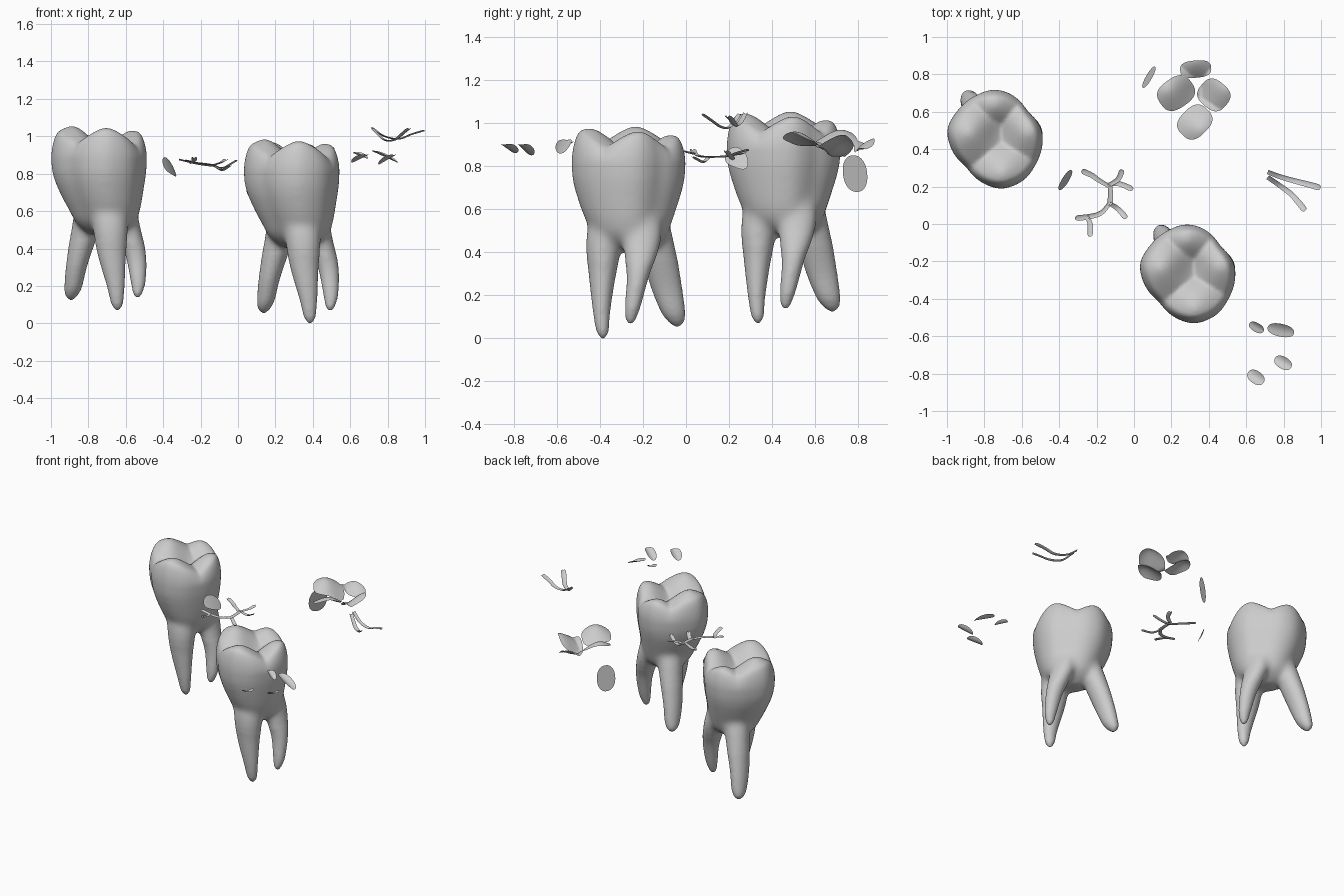
import bpy, bmesh, math
from mathutils import Vector

if "Cube" in bpy.data.objects:
    bpy.data.objects.remove(bpy.data.objects["Cube"])

CX, CY = 0.285, -0.262          # crown centre of the front tooth
OUTLINE = [(.03, -.216), (.086, -.115), (.19, -.03), (.28, -.001), (.366, -.022), (.462, -.12),
           (.537, -.216), (.542, -.254), (.503, -.403), (.446, -.482), (.323, -.533), (.225, -.503),
           (.135, -.415), (.05, -.31)]
POLAR = sorted((math.atan2(y - CY, x - CX), math.hypot(x - CX, y - CY)) for x, y in OUTLINE)
CUSPS = [(.145, -.235, .985), (.325, -.45, .975), (.462, -.225, .962), (.28, -.075, .945)]


def lin_radius(t):
    t = (t + math.pi) % math.tau - math.pi
    pts = [(POLAR[-1][0] - math.tau, POLAR[-1][1])] + POLAR + [(POLAR[0][0] + math.tau, POLAR[0][1])]
    for (a, ra), (b, rb) in zip(pts, pts[1:]):
        if a <= t <= b:
            return ra + (rb - ra) * (t - a) / (b - a)
    return .26


def radius(t):
    return sum(lin_radius(t + d) for d in (-.09, 0, .09)) / 3


def chewing_height(x, y):
    """Four rounded cusps that meet in creased fissures around a sunken middle."""
    h = max(z - .72 * (math.sqrt((x - a) ** 2 + (y - b) ** 2 + .0025) - .05) for a, b, z in CUSPS)
    return h - .035 * math.exp(-((x - .305) ** 2 + (y + .24) ** 2) / .008)


def loft(bm, rings):
    loops = [[bm.verts.new(p) for p in r] for r in rings]
    n = len(loops[0])
    for a, b in zip(loops, loops[1:]):
        for i in range(n):
            bm.faces.new((a[i], a[(i + 1) % n], b[(i + 1) % n], b[i]))
    bm.faces.new(loops[0][::-1])
    bm.faces.new(loops[-1])


def finish(bm, name):
    me = bpy.data.meshes.new(name)
    bm.to_mesh(me)
    bm.free()
    me.polygons.foreach_set("use_smooth", [True] * len(me.polygons))
    ob = bpy.data.objects.new(name, me)
    bpy.context.collection.objects.link(ob)
    return ob


def spline(keys, steps=8):
    """Catmull-Rom through tuples of numbers."""
    ks = [Vector(k) for k in keys]
    ks = [ks[0] * 2 - ks[1]] + ks + [ks[-1] * 2 - ks[-2]]
    out = []
    for i in range(1, len(ks) - 2):
        a, b, c, d = ks[i - 1:i + 3]
        for s in range(steps):
            t = s / steps
            out.append(b + (c - a) * (t / 2) + (a * 2 - b * 5 + c * 4 - d) * (t * t / 2)
                       + (b * 3 - a - c * 3 + d) * (t ** 3 / 2))
    return out + [ks[-2]]


# Each root: (x, y, z, rx, ry) from inside the trunk to the tip
ROOTS = [
    [(.32, -.32, .64, .10, .10), (.345, -.375, .47, .098, .09), (.355, -.388, .30, .076, .064),
     (.376, -.392, .13, .048, .041), (.383, -.388, .04, .033, .030), (.385, -.386, .012, .020, .018),
     (.385, -.386, -.004, .006, .006)],
    [(.37, -.23, .66, .09, .10), (.432, -.205, .47, .072, .095), (.482, -.222, .30, .056, .054),
     (.496, -.245, .16, .041, .038), (.494, -.255, .10, .028, .027), (.493, -.257, .078, .018, .018),
     (.493, -.257, .064, .005, .005)],
    [(.27, -.20, .62, .10, .10), (.222, -.142, .46, .080, .086), (.170, -.094, .25, .058, .074),
     (.150, -.062, .13, .048, .058), (.141, -.048, .085, .036, .042), (.138, -.042, .064, .020, .024),
     (.138, -.042, .053, .006, .006)],
]

# ---- tooth: crown and roots as closed shells, merged and blended
bm = bmesh.new()
angs = [math.tau * i / 96 for i in range(96)]
rings = []
# trunk and crown wall: (z, scale, centre x, centre y)
wall = [(.40, .25, .32, -.25), (.43, .45, .32, -.25), (.475, .64, .32, -.256), (.54, .755, .314, -.26),
        (.60, .84, .303, -.262), (.68, .935, .291, -.262), (.75, .985, .286, -.262), (.81, 1, CX, CY)]
for z, s, cx, cy in spline(wall, 4):
    rings.append([(cx + s * radius(a) * math.cos(a), cy + s * radius(a) * math.sin(a), z) for a in angs])
# rounded rim and chewing surface
s0 = .84
for s in [.997, .99, .975, .95, .92, .88, .84] + [.84 - .03 * k for k in range(1, 28)]:
    ring = []
    for a in angs:
        x, y = CX + s * radius(a) * math.cos(a), CY + s * radius(a) * math.sin(a)
        k = math.sqrt(1 - ((s - s0) / (1 - s0)) ** 2) if s > s0 else 1
        ring.append((x, y, .81 + (chewing_height(x, y) - .81) * k))
    rings.append(ring)
loft(bm, rings)
for keys in ROOTS:
    loft(bm, [[(x + rx * math.cos(a), y + ry * math.sin(a), z) for a in angs[::-4]]
              for x, y, z, rx, ry in spline(keys, 6)])
bmesh.ops.recalc_face_normals(bm, faces=bm.faces)
tooth = finish(bm, "front_molar")
rm = tooth.modifiers.new("merge", 'REMESH')
rm.mode, rm.voxel_size = 'VOXEL', .009

# bake the merge, then soften: strongly where roots leave the trunk, lightly elsewhere
bm = bmesh.new()
bm.from_object(tooth, bpy.context.evaluated_depsgraph_get())
bpy.data.objects.remove(tooth)
neck = [v for v in bm.verts if .37 < v.co.z < .72]
core = [v for v in bm.verts if .41 < v.co.z < .68]
for verts, times in ((core, 18), (neck, 14), (bm.verts[:], 4)):
    for _ in range(times):
        bmesh.ops.smooth_vert(bm, verts=verts, factor=.5, use_axis_x=True, use_axis_y=True, use_axis_z=True)
tooth = finish(bm, "front_molar")
rear = bpy.data.objects.new("rear_molar", tooth.data)
rear.location = (-1.03, .72, .07)
bpy.context.collection.objects.link(rear)


def patch(name, cx, cy, rx, ry, rot, zfun, power=2.4):
    """Thin curved scale with a rounded outline."""
    bm = bmesh.new()
    n, m, rot = 40, 8, math.radians(rot)
    rings = []
    for k in range(m + 1):
        ring = []
        for i in range(n):
            a = math.tau * i / n
            c, s = math.cos(a), math.sin(a)
            f = max(k / m, .01) / (abs(c) ** power + abs(s) ** power) ** (1 / power)
            u, v = rx * f * c, ry * f * s
            x, y = cx + u * math.cos(rot) - v * math.sin(rot), cy + u * math.sin(rot) + v * math.cos(rot)
            ring.append((x, y, zfun(x, y, u / rx, v / ry)))
        rings.append(ring)
    loft(bm, rings)
    bm.faces.ensure_lookup_table()
    bm.faces.remove(bm.faces[-1])      # keep it an open sheet
    finish(bm, name)


def on_cusp(x, y, u, v):
    return chewing_height(x - .035, y - .955) - .015


# cusp slopes laid out behind the front tooth
for i, (x, y, rx, ry, r) in enumerate([(.225, .70, .100, .080, 35), (.33, .828, .083, .046, 5),
                                       (.427, .69, .085, .076, -40), (.325, .545, .095, .076, 45)]):
    patch(f"cusp_slope_{i + 1}", x, y, rx, ry, r, on_cusp, 2.8)

# small ridge chips at the front right: (x, y, rx, ry, rotation, z, rise)
for i, (x, y, rx, ry, r, z, h) in enumerate([(.655, -.553, .043, .024, -30, .895, -.015),
                                             (.785, -.568, .072, .034, -12, .89, -.032),
                                             (.797, -.742, .050, .032, -30, .875, .025),
                                             (.652, -.82, .050, .034, -35, .88, .02)]):
    patch(f"ridge_chip_{i + 1}", x, y, rx, ry, r, lambda x, y, u, v, z=z, h=h: z + h * u + .015 * v * v, 2.3)

# steep side scales
patch("back_side_scale", .08, .785, .065, .016, 60, lambda x, y, u, v: .765 - .085 * v, 2.2)
patch("left_side_scale", -.367, .235, .062, .018, 58, lambda x, y, u, v: .84 + .045 * v - .02 * u - .015 * u * u, 2.2)


def ribbon(bm, keys, width):
    """Narrow strip along a path, flaring a little towards its rounded end."""
    pts = spline(keys, 8)
    rows, last = [], len(pts) - 1
    for i, p in enumerate(pts):
        d = pts[min(i + 1, last)] - pts[max(i - 1, 0)]
        w = width * (.85 + .35 * i / last) * (1 if i < last - 1 else .85 if i < last else .45)
        side = Vector((-d.y, d.x, 0)).normalized() * w / 2
        rows.append([bm.verts.new(p + o) for o in (-side, Vector((0, 0, -.008)), side)])
    for a, b in zip(rows, rows[1:]):
        for j in (0, 1):
            bm.faces.new((a[j], a[j + 1], b[j + 1], b[j]))


# branching fissure strip
bm = bmesh.new()
for path in [[(-.13, .215, .85), (-.125, .16, .848), (-.13, .10, .845)],
             [(-.13, .21, .85), (-.085, .24, .865), (-.062, .29, .88)],
             [(-.135, .21, .85), (-.08, .215, .835), (-.005, .185, .875)],
             [(-.13, .20, .85), (-.19, .235, .858), (-.225, .26, .862), (-.28, .285, .875)],
             [(-.13, .11, .845), (-.085, .08, .822), (-.04, .03, .845)],
             [(-.13, .11, .845), (-.175, .06, .85), (-.235, .04, .86), (-.315, .03, .88)],
             [(-.255, .04, .86), (-.235, 0, .87), (-.235, -.068, .89)]]:
    ribbon(bm, path, .026)
finish(bm, "fissure_strip")

# two marginal ridge strips at the far right
bm = bmesh.new()
ribbon(bm, [(.715, .278, 1.05), (.78, .253, 1.005), (.86, .23, .99), (.93, .212, 1.015), (.997, .193, 1.035)], .028)
ribbon(bm, [(.715, .25, 1.045), (.78, .205, .985), (.84, .16, .985), (.88, .115, 1.015), (.915, .072, 1.045)], .028)
finish(bm, "marginal_ridge_strips")
